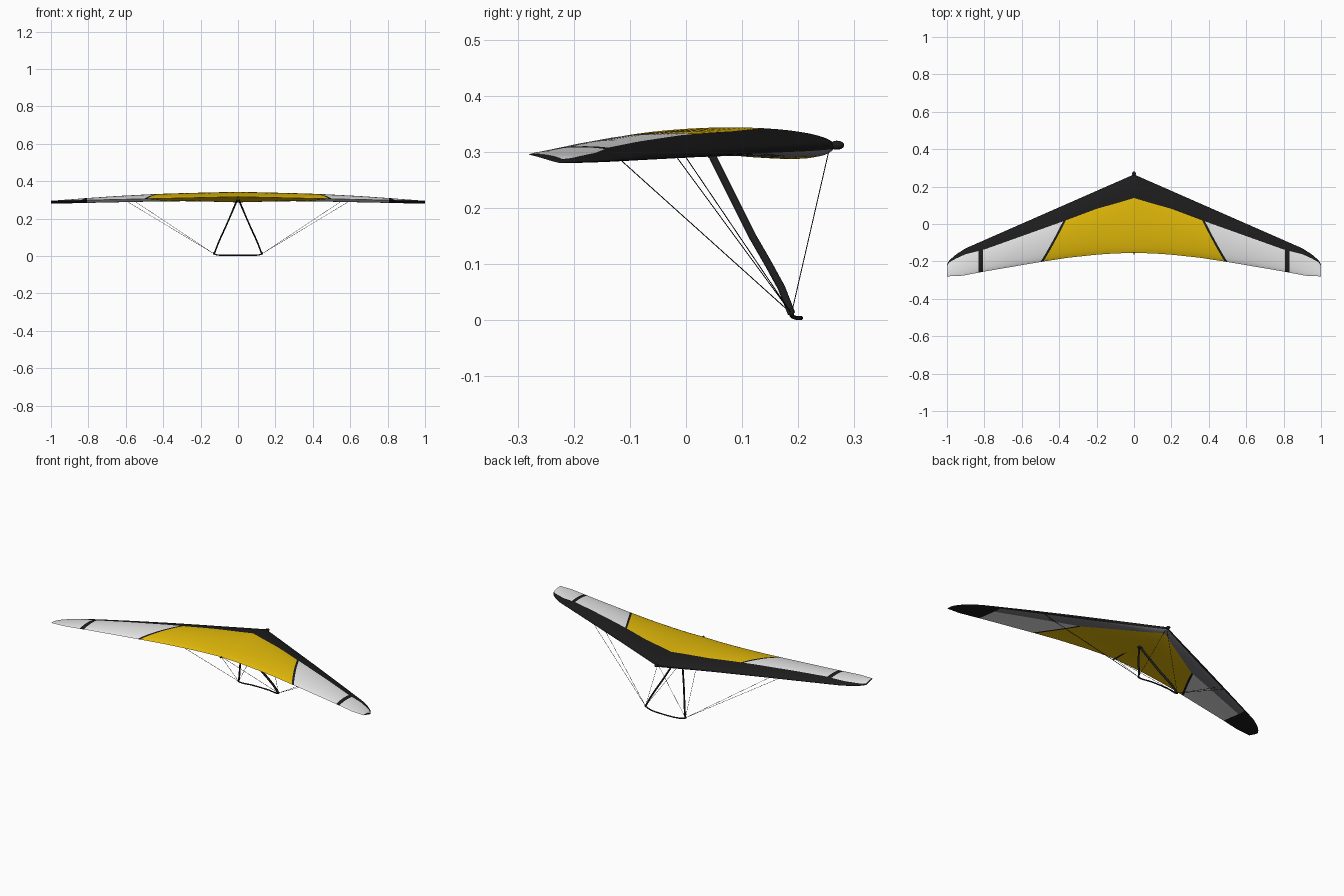
import bpy, bmesh, math
from mathutils import Vector

if "Cube" in bpy.data.objects:
    bpy.data.objects.remove(bpy.data.objects["Cube"])


def material(name, rgb):
    m = bpy.data.materials.new(name)
    m.diffuse_color = (*rgb, 1)
    m.use_nodes = True
    m.node_tree.nodes["Principled BSDF"].inputs["Base Color"].default_value = m.diffuse_color
    return m


BLACK = material("black", (0.012, 0.012, 0.012))
YELLOW = material("yellow", (0.78, 0.50, 0.003))
WHITE = material("pale grey", (0.84, 0.84, 0.84))
GREY = material("slate grey", (0.20, 0.20, 0.22))


def interp(pts, x):
    for (x0, y0), (x1, y1) in zip(pts, pts[1:]):
        if x <= x1:
            return y0 + (y1 - y0) * (x - x0) / (x1 - x0)
    return pts[-1][1]


def finish(name, bm, mats, mirror=False, angle=50):
    bmesh.ops.recalc_face_normals(bm, faces=bm.faces)
    me = bpy.data.meshes.new(name)
    bm.to_mesh(me)
    bm.free()
    ob = bpy.data.objects.new(name, me)
    bpy.context.collection.objects.link(ob)
    for m in mats:
        me.materials.append(m)
    bpy.ops.object.select_all(action='DESELECT')
    ob.select_set(True)
    bpy.context.view_layer.objects.active = ob
    bpy.ops.object.shade_smooth_by_angle(angle=math.radians(angle))
    if mirror:
        mod = ob.modifiers.new("mirror", 'MIRROR')
        mod.merge_threshold = 0.0005
    return ob


# ---- wing planform and section ----
LEAD = [(0, .265), (.9, -.13), (.95, -.162), (.985, -.192), (1, -.215)]
TRAIL = [(0, -.155), (.1, -.157), (.2, -.164), (.35, -.180), (.5, -.203),
         (.8, -.254), (.92, -.277), (1, -.28)]
# depth of the leading band on the upper and lower skin
STRIP_TOP = [(0, .126), (.08, .115), (.2, .096), (.36, .086), (.8, .05), (.95, .022), (1, .006)]
STRIP_LOW = [(0, .024), (.36, .086), (.8, .05), (.95, .022), (1, .006)]
TOP = [(0, 1), (.3, 1.02), (.45, .98), (.65, .8), (.8, .58), (.92, .36), (1, .2)]
BELLY = [(0, 1), (.08, .85), (.18, .6), (.3, .42), (.5, .3), (1, .15)]


def height(x, y, upper):
    le, te = interp(LEAD, x), interp(TRAIL, x)
    c = min(1, max(0, (le - y) / (le - te)))
    z = (.311 - .029 * x) * (1 - c) + (.317 - .022 * x) * c
    if upper:
        return z + .070 * interp(TOP, x) * c ** .5 * (1 - c) ** .75
    return z - .087 * interp(BELLY, x) * c ** .5 * (1 - c) ** 2


# columns follow the panel seams: front x, rear x, subdivisions to next knot
KNOTS = [(0, 0, 22), (.365, .485, 1), (.38, .5, 24), (.808, .808, 1), (.832, .832, 14), (1, 1, 0)]
cols = []
for k, (a, b) in enumerate(zip(KNOTS, KNOTS[1:])):
    for i in range(a[2]):
        t = i / a[2]
        cols.append((a[0] + (b[0] - a[0]) * t, a[1] + (b[1] - a[1]) * t, k))
cols.append((1, 1, 4))
NS, NP = 10, 18          # rows in leading band / in sail panel


def wing_point(col, j, upper):
    xf, xr, _ = col
    strip = STRIP_TOP if upper else STRIP_LOW
    if j <= NS:
        x = xf
        y = interp(LEAD, x) - interp(strip, x) * (j / NS) ** 2
    else:
        v = (j - NS) / NP
        x = xf + (xr - xf) * v
        front = interp(LEAD, x) - interp(strip, x)
        y = front + (interp(TRAIL, x) - front) * v
    return Vector((x, y, height(x, y, upper)))


def wing_colour(seg, j, upper):
    if j < NS:
        return 0 if upper or j < 3 or seg >= 3 else 3
    if upper:
        return (1, 0, 2, 0, 2)[seg]
    return (1, 0, 2, 0, 0)[seg]


bm = bmesh.new()
for upper in (True, False):
    grid = [[bm.verts.new(wing_point(c, j, upper)) for j in range(NS + NP + 1)] for c in cols]
    for i in range(len(cols) - 1):
        for j in range(NS + NP):
            f = bm.faces.new((grid[i][j], grid[i + 1][j], grid[i + 1][j + 1], grid[i][j + 1]))
            f.material_index = wing_colour(cols[i][2], j, upper)
bmesh.ops.remove_doubles(bm, verts=bm.verts, dist=0.00005)
# close the thin wing tip
tip = [e for e in bm.edges if e.is_boundary and all(v.co.x > .999 for v in e.verts)]
bmesh.ops.holes_fill(bm, edges=tip, sides=0)
finish("sail_wing", bm, [BLACK, YELLOW, WHITE, GREY], mirror=True)


# ---- frame parts ----
def sweep(name, paths, ru, rv, ref, sides=10, mirror=False):
    """Elliptical tubes along paths; ru is the radius along ref."""
    bm = bmesh.new()
    for path in paths:
        p = [Vector(q) for q in path]
        rings = []
        for i, q in enumerate(p):
            t = (p[min(i + 1, len(p) - 1)] - p[max(i - 1, 0)]).normalized()
            u = Vector(ref)
            u = (u - t * u.dot(t)).normalized()
            v = t.cross(u)
            rings.append([bm.verts.new(q + u * ru * math.cos(2 * math.pi * s / sides)
                                       + v * rv * math.sin(2 * math.pi * s / sides))
                          for s in range(sides)])
        for a, b in zip(rings, rings[1:]):
            for s in range(sides):
                n = (s + 1) % sides
                bm.faces.new((a[s], a[n], b[n], b[s]))
        bm.faces.new(rings[0])
        bm.faces.new(rings[-1])
    return finish(name, bm, [BLACK], mirror)


def ball(name, loc, scale, mirror=False):
    bm = bmesh.new()
    bmesh.ops.create_uvsphere(bm, u_segments=16, v_segments=10, radius=1)
    for v in bm.verts:
        v.co = Vector([c * s + l for c, s, l in zip(v.co, scale, loc)])
    return finish(name, bm, [BLACK], mirror)


# keel and nose fitting
sweep("keel", [[(0, .27, .312), (0, -.163, .316)]], .0035, .0035, (1, 0, 0))
ball("nose_fitting", (0, .269, .312), (.010, .013, .008))

# control frame: streamlined uprights, base bar, corner fittings
sweep("upright", [[(.004, .040, .308), (.012, .053, .280), (.068, .117, .152),
                   (.092, .147, .100), (.110, .170, .058), (.127, .188, .012)]],
      .004, .0068, (1, 0, 0), 12, True)
half = [(.128, .187, .016), (.124, .188, .009), (.110, .191, .006), (.09, .197, .004), (.06, .203, .004)]
sweep("base_bar", [half + [(0, .205, .004)] + [(-x, y, z) for x, y, z in reversed(half)]],
      .004, .0035, (0, 1, 0))
ball("corner_fitting", (.128, .188, .014), (.006, .005, .007), True)
ball("apex_fitting", (0, .045, .296), (.009, .008, .008))

# rigging wires from the corners to nose, leading edge and keel tail
corner = (.128, .188, .012)
sweep("rigging_wire", [[corner, end] for end in
                       ((.003, .256, .308), (.60, -.004, .296), (.56, -.022, .298), (.003, -.148, .314))],
      .0009, .0009, (.1, .2, 1), 6, True)
